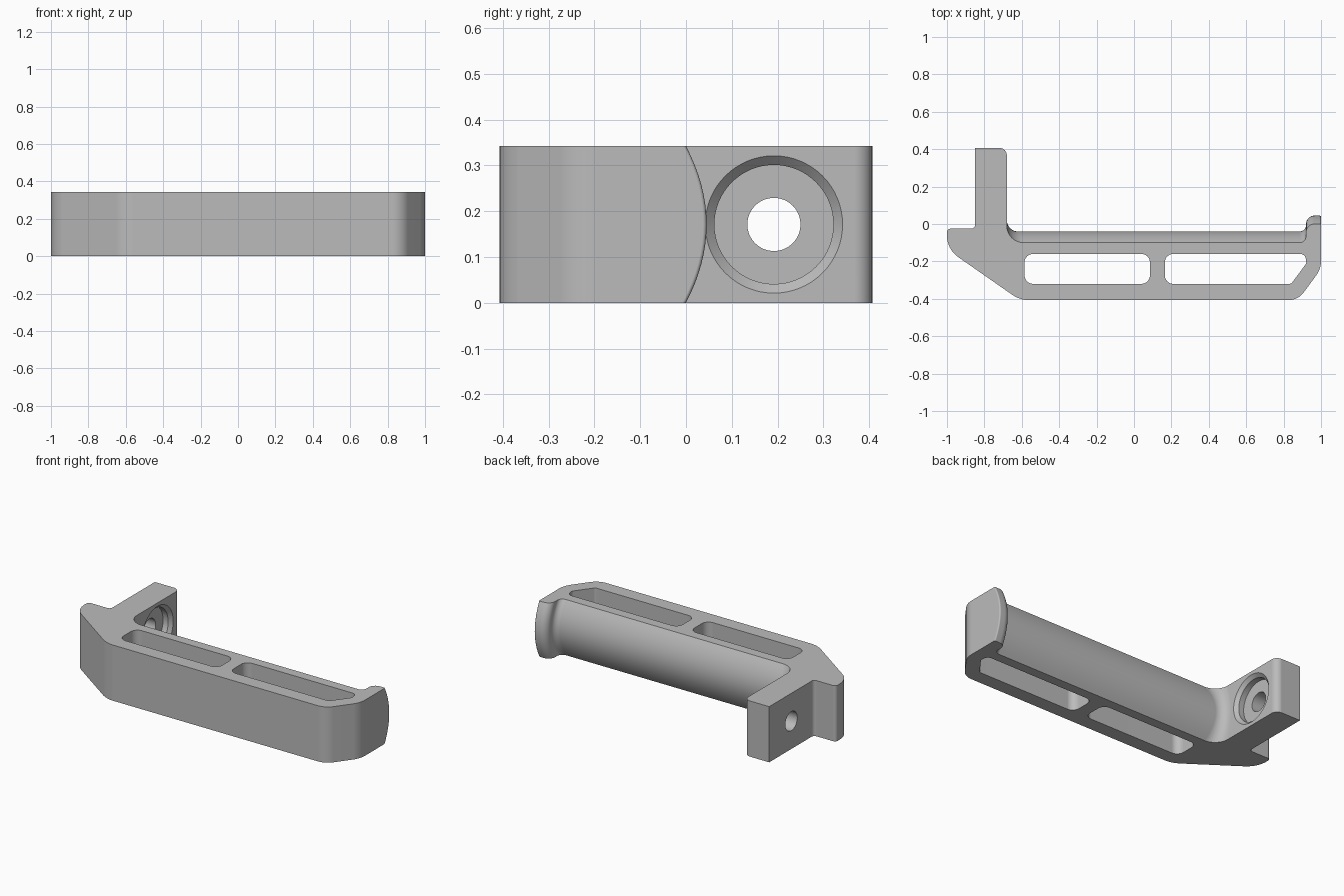
import bpy, bmesh, math
from mathutils import Vector, Matrix

cube = bpy.data.objects.get("Cube")
if cube:
    bpy.data.objects.remove(cube, do_unlink=True)

HEIGHT = 0.342
LAYERS = 16

grey = bpy.data.materials.new("mid grey")
grey.use_nodes = True
grey.diffuse_color = (0.5, 0.5, 0.5, 1)
grey.node_tree.nodes["Principled BSDF"].inputs["Base Color"].default_value = (0.5, 0.5, 0.5, 1)


def rounded(corners, segments=8):
    """Outline from (x, y, radius) corners, each replaced by a tangent arc."""
    points = []
    for i, (x, y, r) in enumerate(corners):
        p = Vector((x, y))
        a = (Vector(corners[i - 1][:2]) - p).normalized()
        b = (Vector(corners[(i + 1) % len(corners)][:2]) - p).normalized()
        if r == 0:
            points.append(p)
            continue
        half = a.angle(b) / 2
        centre = p + (a + b).normalized() * (r / math.sin(half))
        start = p + a * (r / math.tan(half)) - centre
        end = p + b * (r / math.tan(half)) - centre
        turn = start.angle_signed(end)
        for k in range(segments + 1):
            points.append(centre + Matrix.Rotation(-turn * k / segments, 2) @ start)
    return points


def loft(name, sections):
    """Solid through a stack of (outline, z) sections."""
    bm = bmesh.new()
    rings = [[bm.verts.new((p.x, p.y, z)) for p in outline] for outline, z in sections]
    n = len(rings[0])
    for low, high in zip(rings, rings[1:]):
        for i in range(n):
            j = (i + 1) % n
            bm.faces.new((low[i], low[j], high[j], high[i]))
    bm.faces.new(rings[0][::-1])
    bm.faces.new(rings[-1])
    bmesh.ops.recalc_face_normals(bm, faces=bm.faces)
    mesh = bpy.data.meshes.new(name)
    bm.to_mesh(mesh)
    bm.free()
    mesh.materials.append(grey)
    obj = bpy.data.objects.new(name, mesh)
    bpy.context.collection.objects.link(obj)
    return obj


def circle(radius, count=64):
    return [Vector((radius * math.cos(math.tau * i / count),
                    radius * math.sin(math.tau * i / count))) for i in range(count)]


def body_outline(sag):
    """Plan of the bracket; sag pulls the rear grip face forward."""
    grip = -0.04 - 0.06 * sag
    tip = 0.045 - 0.045 * sag
    return rounded([
        (-0.61, -0.407, 0.16), (0.877, -0.407, 0.1), (1, -0.24, 0.13),
        (1, tip, 0.008), (0.92, tip, 0.045), (0.92, grip, 0.035),
        (-0.68, grip, 0.06 + 0.03 * sag), (-0.68, 0.407, 0.04),
        (-0.85, 0.407, 0), (-0.85, -0.025, 0.02), (-1, -0.025, 0.02),
        (-1, -0.135, 0.14)])


# Bracket body with a bowed grip face
sections = []
for k in range(LAYERS + 1):
    u = 2 * k / LAYERS - 1
    sections.append((body_outline(u * u), HEIGHT * k / LAYERS))
body = loft("grip_bracket", sections)

# Two slots through the grip
slots = {
    "inner_slot_cutter": [(-0.585, -0.32, 0.045), (0.085, -0.32, 0.045),
                          (0.085, -0.16, 0.045), (-0.585, -0.16, 0.045)],
    "outer_slot_cutter": [(0.165, -0.32, 0.045), (0.84, -0.32, 0.02),
                          (0.922, -0.21, 0.02), (0.915, -0.16, 0.03),
                          (0.165, -0.16, 0.045)],
}
cutters = [loft(name, [(rounded(c), -0.1), (rounded(c), HEIGHT + 0.1)])
           for name, c in slots.items()]

# Chamfered counterbore and bolt hole through the mounting tab
bore_profile = [(0.058, -0.95), (0.058, -0.735), (0.13, -0.735),
                (0.13, -0.70), (0.15, -0.68), (0.15, -0.62)]
bore = loft("bolt_hole_cutter", [(circle(r), x) for r, x in bore_profile])
bore.data.transform(Matrix.Translation((0, 0.192, HEIGHT / 2)) @ Matrix.Rotation(math.pi / 2, 4, "Y"))
cutters.append(bore)

bpy.ops.object.select_all(action="DESELECT")
body.select_set(True)
bpy.context.view_layer.objects.active = body
for cutter in cutters:
    cutter.hide_render = True
    cut = body.modifiers.new("cut", "BOOLEAN")
    cut.operation = "DIFFERENCE"
    cut.solver = "EXACT"
    cut.object = cutter
    bpy.ops.object.modifier_apply(modifier=cut.name)
    bpy.data.objects.remove(cutter, do_unlink=True)

# Smooth fillets, crisp edges
bpy.ops.object.shade_smooth_by_angle(angle=math.radians(28))
body.modifiers.new("even_shading", "WEIGHTED_NORMAL").keep_sharp = True
